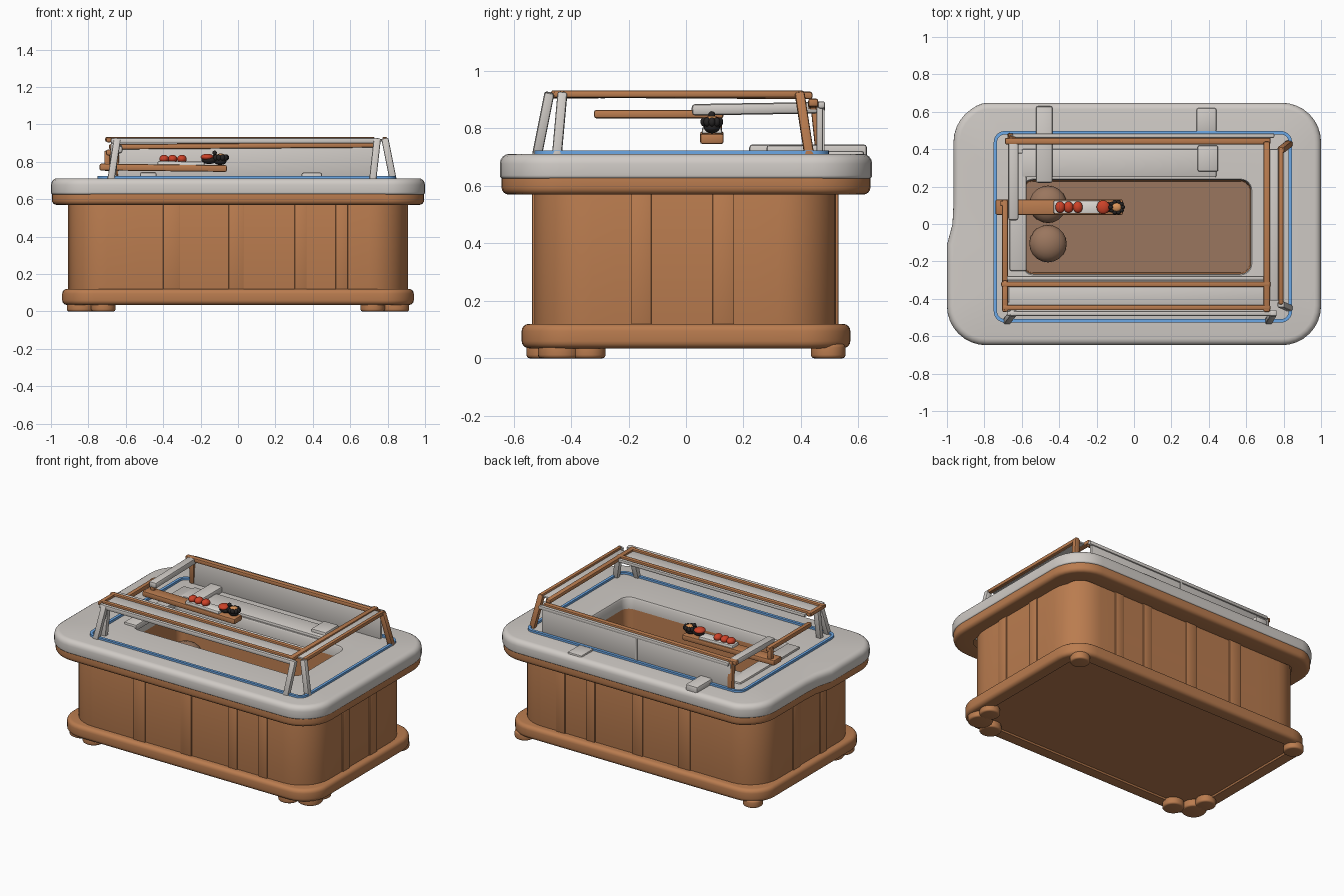
import bpy, bmesh, math
from mathutils import Vector, Matrix

if "Cube" in bpy.data.objects:
    bpy.data.objects.remove(bpy.data.objects["Cube"])


def lin(c):
    c /= 255
    return c / 12.92 if c <= 0.04045 else ((c + 0.055) / 1.055) ** 2.4


def material(name, r, g, b):
    m = bpy.data.materials.new(name)
    m.diffuse_color = (lin(r), lin(g), lin(b), 1)
    m.use_nodes = True
    m.node_tree.nodes["Principled BSDF"].inputs["Base Color"].default_value = m.diffuse_color
    return m


WOOD = material("wood", 186, 124, 79)
FLOOR = material("dull brown", 154, 118, 94)
GREY = material("light grey", 208, 203, 198)
BLUE = material("blue", 108, 168, 230)
RED = material("red", 205, 66, 40)
BLACK = material("black", 38, 36, 36)
WHITE = material("off white", 228, 224, 218)
ORANGE = material("pale orange", 220, 150, 90)


def finish(name, bm, mats, angle=40):
    me = bpy.data.meshes.new(name)
    bm.to_mesh(me)
    bm.free()
    for m in mats:
        me.materials.append(m)
    me.shade_smooth()
    me.set_sharp_from_angle(angle=math.radians(angle))
    ob = bpy.data.objects.new(name, me)
    bpy.context.collection.objects.link(ob)
    return ob


def outline(x0, x1, y0, y1, r, z, notch):
    """Rounded rectangle, counter-clockwise, with extra points on the straights."""
    corners = [(x1 - r, y1 - r, 0), (x0 + r, y1 - r, 90), (x0 + r, y0 + r, 180), (x1 - r, y0 + r, 270)]
    pts = []
    for k, (cx, cy, a0) in enumerate(corners):
        for i in range(9):
            a = math.radians(a0 + i * 90 / 8)
            pts.append(Vector((cx + r * math.cos(a), cy + r * math.sin(a), z)))
        nx, ny, na = corners[(k + 1) % 4]
        a = math.radians(na)
        start, end = pts[-1], Vector((nx + r * math.cos(a), ny + r * math.sin(a), z))
        pts += [start.lerp(end, i / 8) for i in range(1, 8)]
    if notch:  # the left edge steps in towards the back
        for p in pts:
            t = min(1, max(0, (p.y + 0.12) / 0.16))
            p.x += notch * t * t * (3 - 2 * t) * min(1, max(0, (-p.x - 0.75) / 0.15))
    return pts


def loft(name, rings, mats, cap0=True, cap1=True, notch=0, cap_mat=0):
    """Skin rings of (x0, x1, y0, y1, radius, z)."""
    bm = bmesh.new()
    vs = [[bm.verts.new(p) for p in outline(*r, notch)] for r in rings]
    n = len(vs[0])
    for a, b in zip(vs, vs[1:]):
        for i in range(n):
            j = (i + 1) % n
            bm.faces.new((a[i], a[j], b[j], b[i]))
    if cap0:
        bm.faces.new(vs[0][::-1])
    if cap1:
        bm.faces.new(vs[-1]).material_index = cap_mat
    return finish(name, bm, mats)


def inset(rect, d, z):
    x0, x1, y0, y1, r = rect
    return (x0 + d, x1 - d, y0 + d, y1 - d, max(0.005, r - d), z)


def rounded(rect, z0, z1, b, b0=None):
    """Outer wall rings from z0 to z1 with rounded edges."""
    b0 = b if b0 is None else b0
    angs = [math.radians(i * 22.5) for i in range(5)]
    low = [inset(rect, b0 * (1 - math.sin(a)), z0 + b0 * (1 - math.cos(a))) for a in angs]
    top = [inset(rect, b * (1 - math.cos(a)), z1 - b + b * math.sin(a)) for a in angs]
    return low + top


def bar(name, a, b, w, h, mat, bev=0.008):
    """Bevelled beam from a to b; w is sideways, h is upwards."""
    a, b = Vector(a), Vector(b)
    d = b - a
    bm = bmesh.new()
    bmesh.ops.create_cube(bm, size=1)
    bmesh.ops.scale(bm, vec=(d.length, w, h), verts=bm.verts)
    if bev:
        bmesh.ops.bevel(bm, geom=bm.edges[:], offset=min(bev, w * 0.3, h * 0.3), segments=2, affect='EDGES', profile=0.5)
    x = d.normalized()
    up = Vector((0, 0, 1)) if abs(x.z) < 0.7 else Vector((0, 1, 0))
    y = up.cross(x).normalized()
    rot = Matrix((x, y, x.cross(y))).transposed().to_4x4()
    bm.transform(Matrix.Translation((a + b) / 2) @ rot)
    return finish(name, bm, [mat])


def box(name, x0, x1, y0, y1, z0, z1, mat, bev=0.008):
    ym, zm = (y0 + y1) / 2, (z0 + z1) / 2
    return bar(name, (x0, ym, zm), (x1, ym, zm), y1 - y0, z1 - z0, mat, bev)


def ball(name, c, s, mat):
    bm = bmesh.new()
    bmesh.ops.create_uvsphere(bm, u_segments=20, v_segments=12, radius=1)
    bm.transform(Matrix.Translation(c) @ Matrix.Diagonal((*s, 1)))
    return finish(name, bm, [mat])


# Feet
for sx in (-1, 1):
    for i, (x, y, r) in enumerate([(0.72, -0.49, 0.065), (0.84, -0.44, 0.075), (0.85, -0.34, 0.06), (0.84, 0.495, 0.06)]):
        loft(f"foot_{'left' if sx < 0 else 'right'}_{i}",
             rounded((sx * x - r, sx * x + r, y - r, y + r, r * 0.95), 0, 0.05, 0.012), [WOOD])

# Base plinth, with a shallow recess underneath
base = (-0.94, 0.94, -0.572, 0.572, 0.17)
loft("base", [inset(base, 0.09, 0.046), inset(base, 0.085, 0.036)] + rounded(base, 0.035, 0.12, 0.025), [WOOD])

# Body and its planks
loft("body", rounded((-0.90, 0.90, -0.528, 0.522, 0.2), 0.10, 0.60, 0.004), [WOOD], cap1=False)
for i, (x, w) in enumerate([(-0.355, 0.09), (-0.01, 0.08), (0.335, 0.065), (0.555, 0.065)]):
    box(f"front_plank_{i}", x - w / 2, x + w / 2, -0.536, -0.51, 0.11, 0.59, WOOD, 0.004)
    box(f"back_plank_{i}", x - w / 2, x + w / 2, 0.51, 0.530, 0.11, 0.59, WOOD, 0.004)
for i, (y, w) in enumerate([(-0.155, 0.07), (0.13, 0.075)]):
    for sx in (-1, 1):
        box(f"side_plank_{i}_{sx}", sx * 0.895 - 0.013, sx * 0.895 + 0.013, y - w / 2, y + w / 2, 0.11, 0.59, WOOD, 0.004)

# Rims around the opening
rim = (-1.0, 1.0, -0.648, 0.648, 0.21)
hole = (-0.60, 0.63, -0.272, 0.24, 0.06)
wood_rim = (-0.995, 0.995, -0.642, 0.642, 0.21)
loft("wood_rim", [inset(wood_rim, 0.12, 0.572)] + rounded(wood_rim, 0.57, 0.64, 0.012, 0.025)
     + [inset(wood_rim, 0.1, 0.64)], [WOOD], False, False, 0.035)
loft("grey_rim", [inset(rim, 0.05, 0.625)] + rounded(rim, 0.625, 0.712, 0.035, 0.012)
     + [(*hole, 0.705), inset(hole, 0.006, 0.695), inset(hole, 0.006, 0.63)], [GREY], False, False, 0.035)

# Sunken basin with two round cushions
loft("basin", [inset(hole, 0.006, 0.63), inset(hole, 0.012, 0.40)], [WOOD, FLOOR], cap0=False, cap_mat=1)
for i, y in enumerate((-0.105, 0.105)):
    ball(f"cushion_{i}", (-0.46, y, 0.43), (0.1, 0.1, 0.07), FLOOR)

# Blue light strip
strip = (-0.75, 0.845, -0.527, 0.497, 0.06)
loft("light_strip", [inset(strip, 0, 0.70), inset(strip, 0, 0.723), inset(strip, 0.018, 0.723),
                     inset(strip, 0.018, 0.70)], [BLUE], False, False)

# Brackets and ledge along the back
box("back_ledge", -0.60, 0.44, 0.25, 0.40, 0.69, 0.722, GREY)
box("back_bracket_left", -0.525, -0.435, 0.22, 0.63, 0.69, 0.745, GREY, 0.012)
box("back_bracket_right", 0.34, 0.45, 0.28, 0.42, 0.69, 0.742, GREY, 0.01)
box("rear_tab", 0.335, 0.44, 0.49, 0.62, 0.69, 0.722, GREY, 0.01)

# Back screen
bar("back_screen", (-0.66, 0.465, 0.79), (0.73, 0.465, 0.79), 0.022, 0.17, GREY, 0.004)
bar("back_rail", (-0.69, 0.443, 0.88), (0.73, 0.443, 0.89), 0.035, 0.028, WOOD)
bar("back_rail_trim", (-0.65, 0.472, 0.872), (0.75, 0.472, 0.882), 0.025, 0.025, GREY)
bar("back_left_post", (-0.66, 0.47, 0.70), (-0.65, 0.45, 0.89), 0.035, 0.035, WOOD)
bar("back_seam", (0.03, 0.479, 0.72), (0.03, 0.479, 0.87), 0.015, 0.006, GREY, 0)

# Front hood: wood rails with a grey strip between
bar("front_rail_outer", (-0.70, -0.447, 0.92), (0.73, -0.447, 0.92), 0.028, 0.026, WOOD)
bar("front_rail_trim", (-0.68, -0.478, 0.912), (0.74, -0.478, 0.912), 0.026, 0.03, GREY)
bar("front_rail_inner", (-0.71, -0.322, 0.92), (0.73, -0.322, 0.92), 0.03, 0.026, WOOD)
bar("front_inner_trim", (-0.68, -0.29, 0.915), (0.70, -0.29, 0.915), 0.024, 0.022, GREY)
bar("front_strip", (-0.67, -0.385, 0.915), (0.70, -0.385, 0.915), 0.1, 0.012, GREY, 0.003)
bar("hood_end_left", (-0.69, -0.47, 0.917), (-0.69, -0.30, 0.917), 0.03, 0.026, WOOD)

# Right hood rails
bar("right_rail_inner", (0.71, -0.47, 0.92), (0.71, 0.44, 0.915), 0.035, 0.026, WOOD)
bar("right_rail_outer", (0.785, -0.43, 0.92), (0.785, 0.41, 0.92), 0.026, 0.026, WOOD)
bar("right_strip", (0.747, -0.41, 0.915), (0.747, 0.40, 0.915), 0.05, 0.012, GREY, 0.003)

# Sloping posts
for name, a, b, m in [
    ("post_front_left", (-0.68, -0.52, 0.70), (-0.645, -0.475, 0.925), GREY),
    ("post_front_left_inner", (-0.67, -0.45, 0.70), (-0.66, -0.43, 0.92), GREY),
    ("post_front_right", (0.72, -0.52, 0.70), (0.745, -0.475, 0.925), GREY),
    ("post_side_front", (0.83, -0.45, 0.70), (0.785, -0.43, 0.925), GREY),
    ("post_side_back", (0.83, 0.43, 0.70), (0.785, 0.395, 0.925), WOOD),
]:
    bar(name, a, b, 0.038, 0.034, m)

# Left side bars
bar("left_grey_bar", (-0.645, 0.02, 0.865), (-0.645, 0.46, 0.872), 0.055, 0.04, GREY, 0.012)
bar("left_wood_bar", (-0.69, -0.32, 0.85), (-0.69, 0.13, 0.85), 0.03, 0.03, WOOD)
bar("left_hanger", (-0.70, 0.11, 0.75), (-0.70, 0.11, 0.86), 0.03, 0.03, WOOD)
bar("left_ledge", (-0.62, -0.25, 0.70), (-0.62, 0.38, 0.70), 0.09, 0.04, GREY)

# Serving board with food
bar("serving_board", (-0.74, 0.09, 0.772), (-0.06, 0.09, 0.764), 0.082, 0.036, WOOD)
bar("white_tray", (-0.43, 0.09, 0.792), (-0.18, 0.09, 0.788), 0.07, 0.025, WHITE)
for i, x in enumerate((-0.395, -0.35, -0.30)):
    ball(f"red_topping_{i}", (x, 0.09, 0.815), (0.026, 0.031, 0.022), RED)
ball("red_slice", (-0.165, 0.09, 0.825), (0.035, 0.037, 0.018), RED)
ball("black_roll", (-0.155, 0.09, 0.81), (0.04, 0.03, 0.022), BLACK)
for i in range(10):
    a = i * math.tau / 10
    ball(f"black_bowl_bead_{i}", (-0.093 + 0.032 * math.cos(a), 0.09 + 0.029 * math.sin(a), 0.823),
         (0.013, 0.012, 0.016), BLACK)
ball("bowl_bottom", (-0.095, 0.09, 0.805), (0.034, 0.028, 0.022), BLACK)
ball("bowl_filling", (-0.093, 0.09, 0.83), (0.027, 0.024, 0.014), ORANGE)
ball("bowl_knob", (-0.125, 0.09, 0.848), (0.012, 0.012, 0.012), BLACK)
